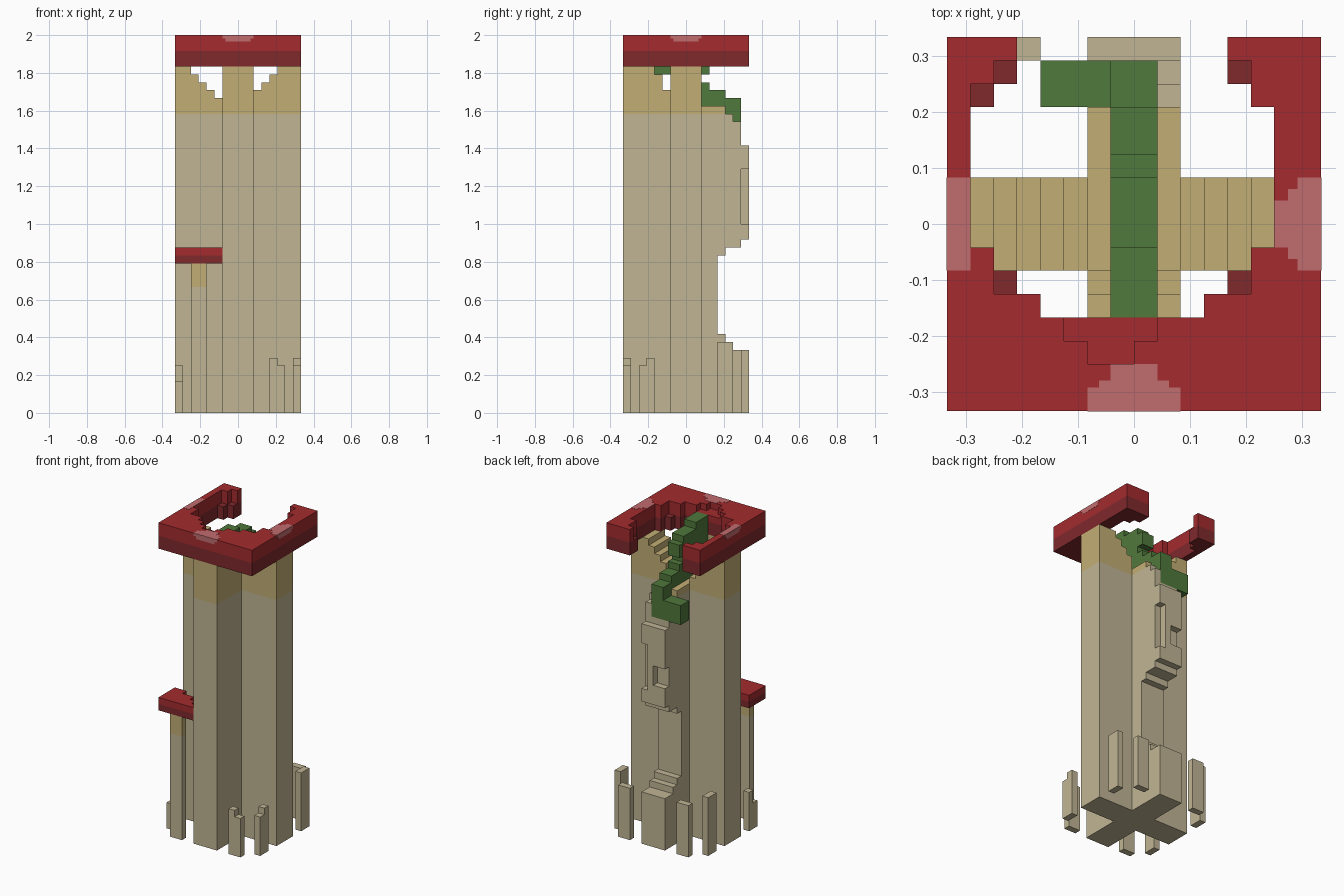
import bpy
import bmesh
from mathutils import Vector

UNIT = 1 / 24   # one block
HALF = 8        # half the footprint in blocks

if "Cube" in bpy.data.objects:
    bpy.data.objects.remove(bpy.data.objects["Cube"], do_unlink=True)


def material(name, *rgb):
    lin = [((c / 255 + 0.055) / 1.055) ** 2.4 for c in rgb] + [1]
    mat = bpy.data.materials.new(name)
    mat.use_nodes = True
    mat.diffuse_color = lin
    bsdf = next(n for n in mat.node_tree.nodes if n.type == 'BSDF_PRINCIPLED')
    bsdf.inputs["Base Color"].default_value = lin
    return mat


STONE = material("pale stone", 192, 181, 148)
SAND = material("yellow sand", 194, 174, 116)
RED = material("red", 164, 43, 46)
DARK = material("dark red", 128, 41, 44)
PINK = material("faded pink", 193, 108, 110)
GREEN = material("leaf green", 80, 120, 60)


def blocks(x0, x1, y0, y1, z0, z1):
    return {(x, y, z) for x in range(x0, x1) for y in range(y0, y1) for z in range(z0, z1)}


def build(name, cells, low, high=None, split=0):
    """Skin a set of blocks, coloured low below the split height and high above it."""
    bm = bmesh.new()
    verts = {}

    def vert(p):
        if p not in verts:
            verts[p] = bm.verts.new(((p[0] - HALF) * UNIT, (p[1] - HALF) * UNIT, p[2] * UNIT))
        return verts[p]

    for c in cells:
        for axis in range(3):
            u, v = (axis + 1) % 3, (axis + 2) % 3
            for side in (0, 1):
                n = list(c)
                n[axis] += 2 * side - 1
                if tuple(n) in cells:
                    continue
                ring = []
                for a, b in ((0, 0), (1, 0), (1, 1), (0, 1)):
                    p = list(c)
                    p[axis] += side
                    p[u] += a
                    p[v] += b
                    ring.append(vert(tuple(p)))
                face = bm.faces.new(ring if side else ring[::-1])
                face.material_index = int(high is not None and c[2] >= split)
    bmesh.ops.dissolve_limit(bm, angle_limit=0.01, verts=bm.verts, edges=bm.edges,
                             delimit={'MATERIAL'})
    finish(name, bm, [low] + ([high] if high else []))


def finish(name, bm, mats):
    mesh = bpy.data.meshes.new(name)
    bm.to_mesh(mesh)
    bm.free()
    for m in mats:
        mesh.materials.append(m)
    bpy.context.collection.objects.link(bpy.data.objects.new(name, mesh))


def plates(name, boxes, mat):
    """Thin painted plates given by block-space bounds."""
    bm = bmesh.new()
    for lo, hi in boxes:
        lo, hi = Vector(lo), Vector(hi)
        mid = (lo + hi) / 2 - Vector((HALF, HALF, 0))
        new = bmesh.ops.create_cube(bm, size=UNIT)["verts"]
        bmesh.ops.scale(bm, vec=hi - lo, verts=new)
        bmesh.ops.translate(bm, vec=mid * UNIT, verts=new)
    finish(name, bm, [mat])


# Cross-shaped trunk with a stepped hollow at the top
side_tops = [44, 44, 43, 42, 41, 40, 39, 39, 39, 39, 41, 42, 43, 44, 44, 44]
deep_tops = [44, 44, 44, 44, 43, 41, 39, 39, 39, 39, 39, 39, 39, 38, 37, 34]
trunk = set()
for i in range(16):
    trunk |= blocks(i, i + 1, 6, 10, 0, side_tops[i])
    trunk |= blocks(6, 10, i, i + 1, 0, deep_tops[i])
# Eroded back: recess, its steps, and two chipped notches
for depth, z0, z1 in ((14, 8, 9), (13, 9, 10), (12, 10, 20), (13, 20, 21), (15, 21, 22)):
    trunk -= blocks(6, 10, depth, 16, z0, z1)
trunk -= blocks(9, 10, 15, 16, 24, 31)
trunk -= blocks(6, 8, 15, 16, 25, 28)
trunk -= blocks(4, 9, 13, 15, 35, 40)
build("trunk", trunk, STONE, SAND, 38)

# Small posts around the base
posts = {
    "front_left_post": blocks(12, 13, 0, 1, 0, 7) | blocks(13, 14, 0, 1, 0, 6),
    "left_front_post": blocks(15, 16, 2, 3, 0, 6) | blocks(15, 16, 3, 4, 0, 7),
    "left_back_post": blocks(15, 16, 12, 14, 0, 9),
    "back_left_post": blocks(12, 14, 15, 16, 0, 8),
    "back_right_post": blocks(2, 4, 15, 16, 0, 8),
    "right_back_post": blocks(0, 1, 12, 14, 0, 9),
    "right_front_post": blocks(0, 1, 2, 3, 0, 4) | blocks(0, 1, 3, 4, 0, 6),
}
for name, cells in posts.items():
    build(name, cells, STONE)

# Tall stem with its stepped corner ledge
build("ledge_stem", blocks(2, 4, 0, 1, 0, 19), STONE, SAND, 16)
ledge = set()
for y, width in enumerate((6, 5, 4, 2)):
    ledge |= blocks(0, width, y, y + 1, 19, 21)
build("ledge", ledge, DARK, RED, 20)

# Open-backed cap: solid front, then inner edges of both side arms row by row
cap = blocks(0, 16, 0, 4, 44, 48)
right_edge = [4, 2, 2] + [1] * 6 + [1, 2, 3]
left_edge = [11, 13, 13] + [14] * 6 + [13, 13, 12]
for i, (r, l) in enumerate(zip(right_edge, left_edge)):
    cap |= blocks(0, r, i + 4, i + 5, 44, 48) | blocks(l, 16, i + 4, i + 5, 44, 48)
# Lower inner steps
for x, y in ((2, 5), (12, 5), (1, 13), (2, 14), (12, 14)):
    cap |= blocks(x, x + 1, y, y + 1, 44, 46)
cap -= blocks(2, 3, 14, 15, 46, 48) | blocks(12, 13, 14, 15, 46, 48)
cap -= blocks(5, 9, 3, 4, 47, 48) | blocks(6, 8, 2, 3, 47, 48)
build("cap", cap, DARK, RED, 46)

# Faded patches on the cap
T = 0.03
top, rim = 48 + T, 47.2
plates("front_patch", [((6, 0, 48), (10, 1, top)), ((6.5, 1, 48), (9.5, 1.3, top)),
                       ((7, 1.3, 48), (9, 2, top)), ((6, -T, 47.6), (10, 0, 48)),
                       ((6.4, -T, rim), (9.6, 0, 47.6))], PINK)
plates("right_patch", [((0, 6, 48), (1, 10, top)), ((-T, 6, 47.6), (0, 10, 48)),
                       ((-T, 6.4, rim), (0, 9.6, 47.6))], PINK)
plates("left_patch", [((15, 6, 48), (16, 10, top)), ((14.6, 6.5, 48), (15, 9.5, top)),
                      ((14, 7, 48), (14.6, 9, top)), ((16, 6, 47.6), (16 + T, 10, 48)),
                      ((16, 6.4, rim), (16 + T, 9.6, 47.6))], PINK)

# Vine climbing out of the hollow and over the back
vine = blocks(7, 9, 4, 7, 43, 47)
vine |= blocks(7, 9, 7, 10, 39, 46) | blocks(7, 9, 10, 11, 43, 45)
vine |= blocks(7, 9, 10, 11, 39, 42) | blocks(7, 9, 11, 13, 39, 41)
vine |= blocks(7, 9, 13, 15, 35, 40) | blocks(4, 7, 13, 15, 35, 38)
build("vine", vine, GREEN)
